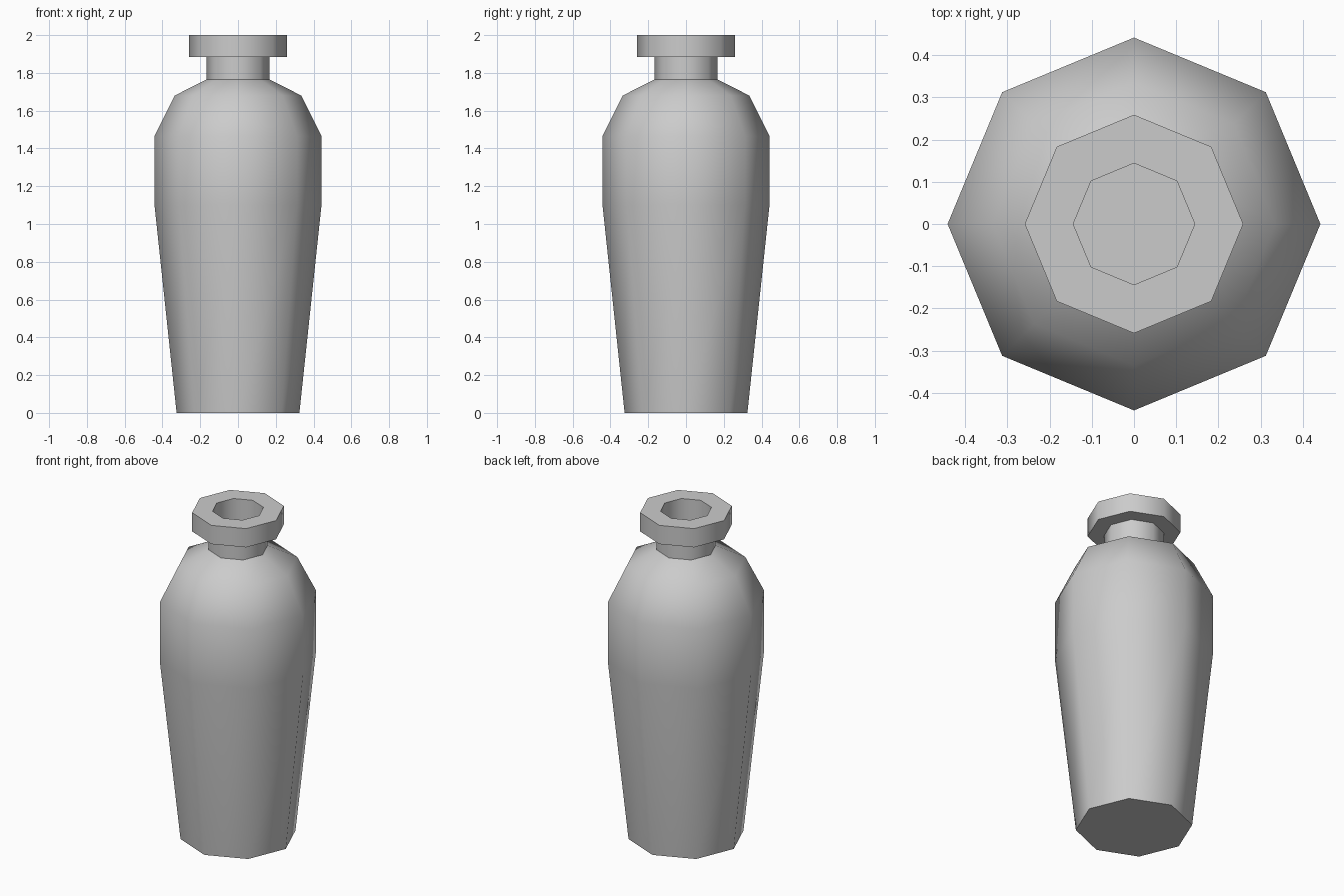
import bpy, bmesh, math

if "Cube" in bpy.data.objects:
    bpy.data.objects.remove(bpy.data.objects["Cube"])

SIDES = 8

# Outer profile from base to lip, then down inside the mouth: (radius, height)
PROFILE = [
    (0.325, 0.0), (0.442, 1.10), (0.442, 1.465), (0.335, 1.68), (0.167, 1.765),  # body and shoulder
    (0.167, 1.885), (0.259, 1.885), (0.259, 2.0),                                # neck and lip
    (0.144, 2.0), (0.144, 1.77),                                                 # mouth
]


def lathe(name, profile, sides):
    bm = bmesh.new()
    rings = []
    for r, z in profile:
        angles = [2 * math.pi * i / sides for i in range(sides)]
        rings.append([bm.verts.new((r * math.cos(a), r * math.sin(a), z)) for a in angles])
    for low, high in zip(rings, rings[1:]):
        for i in range(sides):
            j = (i + 1) % sides
            bm.faces.new((low[i], low[j], high[j], high[i]))
    # Base and mouth floor
    bm.faces.new(rings[0][::-1])
    bm.faces.new(rings[-1])
    mesh = bpy.data.meshes.new(name)
    bm.to_mesh(mesh)
    bm.free()
    obj = bpy.data.objects.new(name, mesh)
    bpy.context.collection.objects.link(obj)
    return obj


# Eight-sided bottle, smooth around its sides with crisp rims
bottle = lathe("bottle", PROFILE, SIDES)
bpy.context.view_layer.objects.active = bottle
bottle.select_set(True)
bpy.ops.object.shade_smooth_by_angle(angle=math.radians(50))
